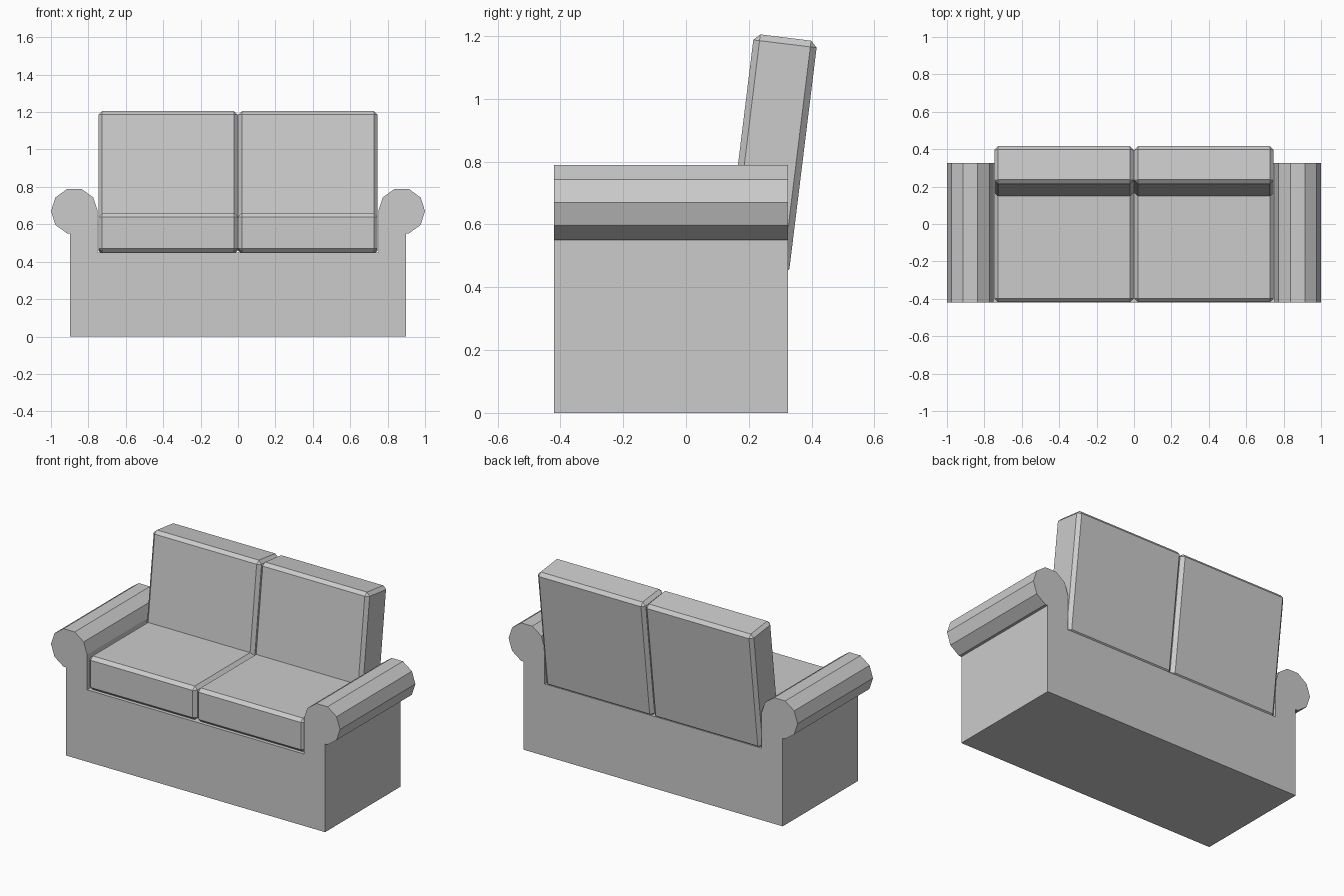
import bpy, bmesh
from math import sin, cos, radians
from mathutils import Matrix

if "Cube" in bpy.data.objects:
    bpy.data.objects.remove(bpy.data.objects["Cube"])

Y0, Y1 = -0.42, 0.325


def add_object(name, bm):
    bmesh.ops.recalc_face_normals(bm, faces=bm.faces[:])
    me = bpy.data.meshes.new(name)
    bm.to_mesh(me)
    bm.free()
    ob = bpy.data.objects.new(name, me)
    bpy.context.collection.objects.link(ob)
    return ob


def cushion(name, lo, hi, tilt=0.0):
    # chamfered box between two corners, then leaned back about the x axis
    bm = bmesh.new()
    size = [h - l for l, h in zip(lo, hi)]
    mid = [(h + l) / 2 for l, h in zip(lo, hi)]
    bmesh.ops.create_cube(bm, size=1, matrix=Matrix.Translation(mid) @ Matrix.Diagonal((*size, 1)))
    bmesh.ops.bevel(bm, geom=bm.edges[:], offset=0.02, segments=1, affect='EDGES')
    bmesh.ops.transform(bm, matrix=Matrix.Rotation(radians(-tilt), 4, 'X'), verts=bm.verts)
    return add_object(name, bm)


# Body: base and ten-sided rolled arms as one extruded front profile
R, CX, CZ = 0.125, 0.875, 0.67
roll = [(CX + R * cos(radians(a)), CZ + R * sin(radians(a))) for a in range(-72, 181, 36)]
half = [(0.897, 0), (0.897, CZ - R * sin(radians(72)))] + roll + [(0.75, 0.45)]
profile = half + [(-x, z) for x, z in reversed(half)]
bm = bmesh.new()
face = bm.faces.new([bm.verts.new((x, Y0, z)) for x, z in profile])
ext = bmesh.ops.extrude_face_region(bm, geom=[face])
verts = [v for v in ext['geom'] if isinstance(v, bmesh.types.BMVert)]
bmesh.ops.translate(bm, vec=(0, Y1 - Y0, 0), verts=verts)
add_object("body_with_rolled_arms", bm)

# Seat and leaning back cushions, one pair per side
for side, x0, x1 in (("left", -0.747, -0.001), ("right", 0.001, 0.747)):
    cushion("seat_cushion_" + side, (x0, -0.418, 0.45), (x1, 0.322, 0.66))
    cushion("back_cushion_" + side, (x0, 0.068, 0.475), (x1, 0.271, 1.225), tilt=7)
